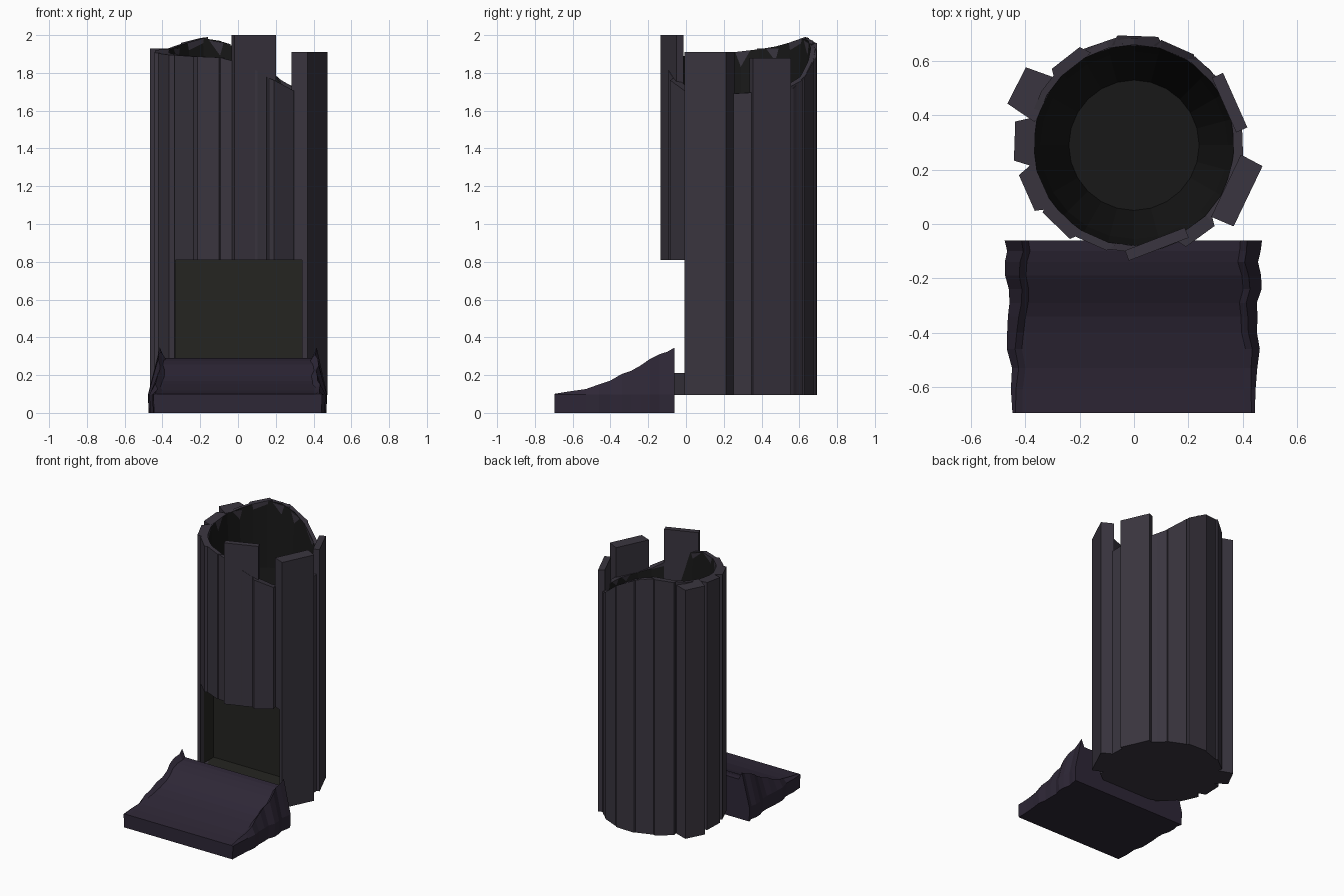
import bpy, bmesh, math, random
from mathutils import Vector

if "Cube" in bpy.data.objects:
    bpy.data.objects.remove(bpy.data.objects["Cube"])

random.seed(4)
CX, CY, BASE = 0.0, 0.29, 0.095


def mat(name, c):
    m = bpy.data.materials.new(name)
    m.diffuse_color = (*c, 1)
    m.use_nodes = True
    m.node_tree.nodes["Principled BSDF"].inputs["Base Color"].default_value = m.diffuse_color
    return m


BARK = mat("dark_bark", (0.042, 0.036, 0.050))
HOLLOW = mat("hollow_black", (0.009, 0.009, 0.009))
NICHE = mat("niche_dark", (0.018, 0.018, 0.015))
RAMP = mat("purple_bark", (0.027, 0.020, 0.037))


def make(name, bm, *mats):
    bmesh.ops.recalc_face_normals(bm, faces=bm.faces)
    me = bpy.data.meshes.new(name)
    bm.to_mesh(me)
    bm.free()
    ob = bpy.data.objects.new(name, me)
    bpy.context.collection.objects.link(ob)
    for m in mats:
        me.materials.append(m)
    return ob


def loft(name, rings, *mats, inner_from=None):
    """Skin closed rings in order and cap both ends."""
    bm = bmesh.new()
    vs = [[bm.verts.new(p) for p in r] for r in rings]
    n = len(vs[0])
    for k in range(len(vs) - 1):
        for i in range(n):
            j = (i + 1) % n
            f = bm.faces.new((vs[k][i], vs[k][j], vs[k + 1][j], vs[k + 1][i]))
            if inner_from is not None and k >= inner_from:
                f.material_index = 1
    bm.faces.new(vs[0])
    f = bm.faces.new(vs[-1])
    if inner_from is not None:
        f.material_index = 1
    return make(name, bm, *mats)


# Broken rim height by angle
RIM = [(0, 1.69), (48, 1.72), (62, 1.80), (78, 1.88), (95, 1.95), (115, 1.99),
       (150, 1.94), (180, 1.91), (225, 1.89), (262, 1.88), (280, 1.83),
       (300, 1.75), (320, 1.69), (360, 1.69)]


def rim(deg):
    deg %= 360
    for (a, za), (b, zb) in zip(RIM, RIM[1:]):
        if a <= deg <= b:
            return za + (zb - za) * (deg - a) / (b - a)


def ring(r, z):
    return [(CX + r * math.cos(math.radians(d)), CY + r * math.sin(math.radians(d)),
             z if z is not None else rim(d)) for d in range(0, 360, 15)]


# Doorway cutter
bm = bmesh.new()
bmesh.ops.create_cube(bm, size=1)
for v in bm.verts:
    v.co = Vector((v.co.x * 0.67 + 0.003, v.co.y * 0.59 - 0.105, v.co.z * 0.60 + 0.51))
cutter = make("doorway_cutter", bm, NICHE)
cutter.hide_render = True
cutter.hide_set(True)
cutter.display_type = 'WIRE'


def cut(ob):
    m = ob.modifiers.new("doorway", 'BOOLEAN')
    m.operation = 'DIFFERENCE'
    m.object = cutter
    m.solver = 'EXACT'


# Hollow trunk
trunk = loft("trunk", [ring(0.395, BASE), ring(0.395, None), ring(0.37, None),
                       ring(0.345, 1.5), ring(0.24, 0.92)], BARK, HOLLOW, inner_from=2)
trunk.data.materials.append(NICHE)
cut(trunk)


def strip(name, deg, half, dist, thick, z0=BASE, top=None, shift=0.0, bevel=0.02):
    """Upright plank with a flat outer face; its top follows the rim unless given."""
    a = math.radians(deg)
    nrm, tan = Vector((math.cos(a), math.sin(a))), Vector((-math.sin(a), math.cos(a)))
    pts = [(dist - thick, -half), (dist, -half + bevel), (dist, half - bevel), (dist - thick, half)]
    lo, hi = [], []
    for r, t in pts:
        p = Vector((CX, CY)) + nrm * r + tan * (t + shift)
        z = top or rim(math.degrees(math.atan2(p.y - CY, p.x - CX)))
        lo.append((p.x, p.y, z0))
        hi.append((p.x, p.y, z))
    ob = loft(name, [lo, hi], BARK)
    if deg > 180:
        cut(ob)


# Bark strips around the trunk: angle, half width, outer distance
STRIPS = [(2, .08, .40), (46, .085, .392), (66, .085, .395), (88, .095, .402),
          (109, .085, .396), (128, .085, .408), (178, .092, .44), (204, .092, .432),
          (226, .09, .412), (246, .085, .395), (265, .08, .39), (284, .08, .388),
          (306, .085, .415), (345, .07, .385)]
for i, (d, h, r) in enumerate(STRIPS):
    strip(f"bark_strip_{i + 1}", d, h, r, r - 0.365)

# Loose planks standing proud of the bark
strip("back_left_plank", 153, .09, .485, .12, top=1.93, bevel=.015)
strip("back_right_plank", 24, .11, .408, .045, top=1.88, bevel=0)
strip("right_plank", 334.4, .127, .46, .09, top=1.91, shift=.012, bevel=.004)
strip("front_plank", 291, .118, .39, .04, z0=0.81, top=2.0, shift=-.052, bevel=0)

# Curved ramp with jagged side ridges: y, surface height, ridge height
SLOPE = [(-.695, .10, .10), (-.61, .107, .114), (-.53, .118, .125), (-.46, .135, .15),
         (-.40, .15, .17), (-.34, .17, .205), (-.29, .195, .222), (-.24, .225, .25),
         (-.19, .255, .285), (-.14, .275, .31), (-.10, .286, .322), (-.06, .29, .345)]
rows = []
for y, s, r in SLOPE:
    def side(sg):
        j = random.uniform(-.012, .008)
        lift = (y + .69) * (.03 if sg < 0 else .018)
        xo = .452 + lift + j
        xr = .443 - (y + .69) * .05 + j
        return [(sg * xo, y, 0), (sg * (xo + .003), y, .098),
                (sg * xr, y, r + .001), (sg * (xr - .025), y, s)]
    rows.append(side(-1) + side(1)[::-1])
loft("ramp", rows, RAMP)
